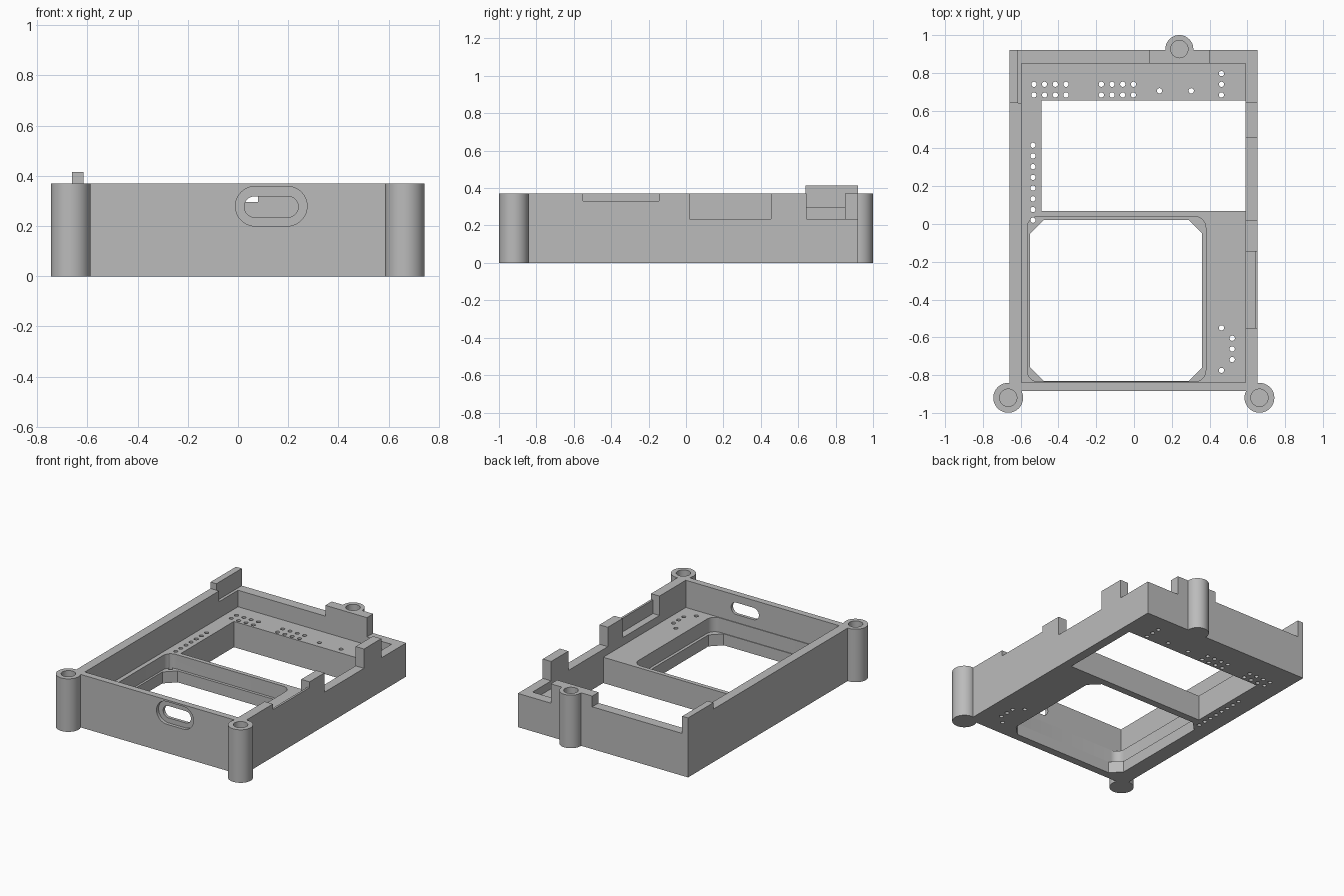
import bpy, bmesh, math

cube = bpy.data.objects.get("Cube")
if cube:
    bpy.data.objects.remove(cube, do_unlink=True)

grey = bpy.data.materials.new("plain grey")
grey.use_nodes = True
grey.diffuse_color = (0.5, 0.5, 0.5, 1)
grey.node_tree.nodes["Principled BSDF"].inputs["Base Color"].default_value = (0.5, 0.5, 0.5, 1)

TOP, FLOOR, LOW, BACK, LEDGE = 0.37, 0.18, 0.235, 0.295, 0.08
X0, X1, Y0, Y1 = -0.66, 0.655, -0.885, 0.92      # outer case
IX0, IX1, IY0, IY1 = -0.595, 0.59, -0.84, 0.85   # inside the walls


def prism(bm, outline, z0, z1):
    """Extrude a flat outline upwards from z0 to z1."""
    face = bm.faces.new([bm.verts.new((x, y, z0)) for x, y in outline])
    new = bmesh.ops.extrude_face_region(bm, geom=[face])["geom"]
    verts = [v for v in new if isinstance(v, bmesh.types.BMVert)]
    bmesh.ops.translate(bm, verts=verts, vec=(0, 0, z1 - z0))


def rect(x0, x1, y0, y1):
    return [(x0, y0), (x1, y0), (x1, y1), (x0, y1)]


def rounded(x0, x1, y0, y1, r, steps):
    """Rectangle with rounded corners; one step gives a chamfer."""
    pts = []
    corners = [(x1 - r, y1 - r), (x0 + r, y1 - r), (x0 + r, y0 + r), (x1 - r, y0 + r)]
    for k, (cx, cy) in enumerate(corners):
        for i in range(steps + 1):
            a = math.pi / 2 * (k + i / steps)
            pts.append((cx + r * math.cos(a), cy + r * math.sin(a)))
    return pts


def circle(x, y, r, n):
    return [(x + r * math.cos(2 * math.pi * i / n), y + r * math.sin(2 * math.pi * i / n))
            for i in range(n)]


def solid(name, prisms, turn=None):
    """Make one object from a list of (outline, z0, z1)."""
    bm = bmesh.new()
    for p in prisms:
        prism(bm, *p)
    if turn:
        turn(bm)
    bmesh.ops.recalc_face_normals(bm, faces=bm.faces[:])
    mesh = bpy.data.meshes.new(name)
    bm.to_mesh(mesh)
    bm.free()
    mesh.materials.append(grey)
    ob = bpy.data.objects.new(name, mesh)
    bpy.context.collection.objects.link(ob)
    return ob


body = solid("case_body", [(rect(X0, X1, Y0, Y1), 0, TOP)])


def combine(operation, prisms, turn=None):
    """Apply a boolean to the body, then discard the helper."""
    tool = solid("helper", prisms, turn)
    tool.hide_render = True
    mod = body.modifiers.new("shape", 'BOOLEAN')
    mod.operation, mod.solver, mod.object = operation, 'EXACT', tool
    bpy.context.view_layer.objects.active = body
    bpy.ops.object.modifier_apply(modifier=mod.name)
    bpy.data.objects.remove(tool, do_unlink=True)


def cut(outline, z0, z1, turn=None):
    combine('DIFFERENCE', [(outline, z0, z1)], turn)


# Hollow interior
cut(rect(IX0, IX1, IY0, IY1), FLOOR, 1)

# Lowered back wall, left and right of the boss block
cut(rect(-0.615, 0.08, 0.64, 1), BACK, 1)
cut(rect(0.40, 1, 0.645, 1), LOW, 1)

# Notches in the side wall, the front one with a thin outer lip
cut(rect(0.5, 1, 0.02, 0.455), LOW, 1)
cut(rect(0.5, 1, -0.55, -0.145), 0.33, 1)
cut(rect(0.5, 0.64, -0.55, -0.145), LOW, 1)

# Tall corner post
combine('UNION', [(rect(X0, -0.615, 0.64, Y1), 0.1, 0.415)])

# Screw bosses with blind holes
bosses = [(-0.666, -0.92, 0.079), (0.664, -0.92, 0.079), (0.24, 0.926, 0.074)]
combine('UNION', [(circle(x, y, r, 48), 0, TOP) for x, y, r in bosses])
combine('DIFFERENCE', [(circle(x, y, 0.046, 32), 0.12, 1) for x, y, r in bosses])

# Rear window through the floor
cut(rect(-0.49, IX1, 0.07, 0.655), -1, FLOOR + 0.05)

# Front pocket with a ledge and a chamfered opening
cut(rounded(-0.565, 0.38, -0.835, 0.04, 0.06, 8), LEDGE, FLOOR + 0.05)
cut(rounded(-0.55, 0.36, -0.83, 0.02, 0.07, 1), -1, FLOOR)


# Front port: outlines drawn in x and z, stood upright facing the front
def upright(bm):
    for v in bm.verts:
        x, y, z = v.co
        v.co = (x, z, y)


cut(rounded(-0.01, 0.275, 0.2, 0.358, 0.0788, 12), -1, -0.862, upright)
cut(rounded(0.025, 0.24, 0.235, 0.318, 0.0414, 10), -1, -0.8, upright)

# Small pin holes through the floor
P = 0.0567
pins = [(x + i * P, 0.683 + j * P) for x in (-0.53, -0.173) for i in range(4) for j in range(2)]
pins += [(-0.535, 0.02 + i * P) for i in range(8)]
pins += [(0.463, 0.683 + i * P) for i in range(3)]
pins += [(0.52, -0.718 + i * P) for i in range(3)]
pins += [(0.135, 0.705), (0.303, 0.705), (0.463, -0.55), (0.463, -0.775)]
combine('DIFFERENCE', [(circle(x, y, 0.014, 16), -0.1, FLOOR + 0.03) for x, y in pins])

# Smooth round faces, keep hard edges
bpy.ops.object.select_all(action='DESELECT')
body.select_set(True)
bpy.context.view_layer.objects.active = body
bpy.ops.object.shade_smooth_by_angle(angle=math.radians(30))
